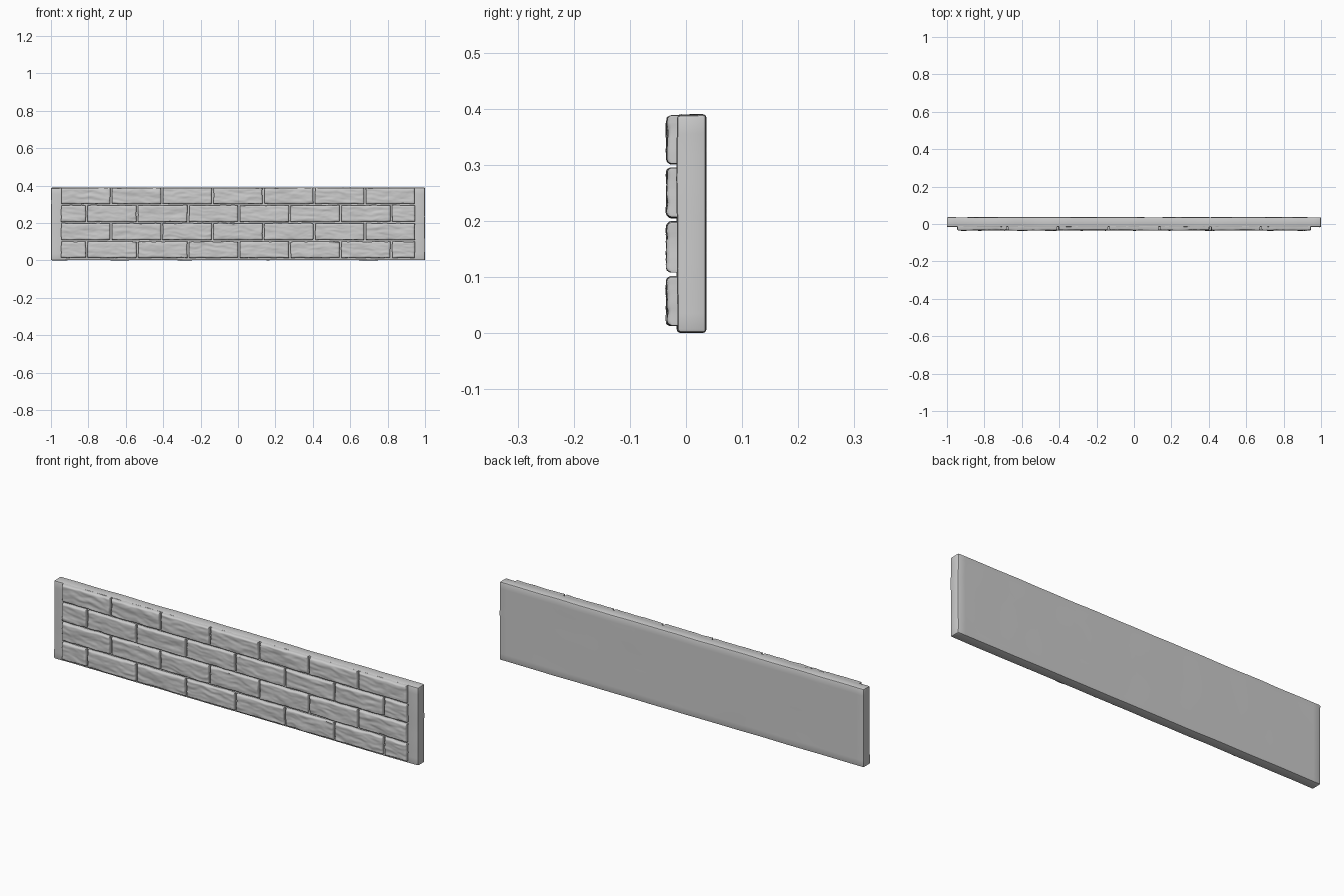
import bpy, bmesh, math
from mathutils import Vector, noise

if "Cube" in bpy.data.objects:
    bpy.data.objects.remove(bpy.data.objects["Cube"])


def finish(name, bm, angle=40):
    bmesh.ops.recalc_face_normals(bm, faces=bm.faces)
    me = bpy.data.meshes.new(name)
    bm.to_mesh(me)
    bm.free()
    ob = bpy.data.objects.new(name, me)
    bpy.context.collection.objects.link(ob)
    bpy.ops.object.select_all(action='DESELECT')
    ob.select_set(True)
    bpy.context.view_layer.objects.active = ob
    bpy.ops.object.shade_smooth_by_angle(angle=math.radians(angle))
    return ob


# Backing slab: bevelled box, cut into segments and gently worn at the edges
bm = bmesh.new()
bmesh.ops.create_cube(bm, size=1)
for v in bm.verts:
    v.co = Vector((v.co.x * 2.0, v.co.y * 0.052 + 0.010, v.co.z * 0.388 + 0.195))
bmesh.ops.bevel(bm, geom=bm.edges[:], offset=0.006, segments=2, profile=0.5,
                affect='EDGES')


def slice_up(bm, normal, positions):
    for p in positions:
        bmesh.ops.bisect_plane(bm, geom=bm.verts[:] + bm.edges[:] + bm.faces[:],
                               plane_co=Vector(normal) * p, plane_no=normal)


slice_up(bm, (1, 0, 0), [-0.96 + 0.04 * i for i in range(49)])
slice_up(bm, (0, 0, 1), [0.035 + 0.04 * i for i in range(9)])
for v in bm.verts:
    x, y, z = v.co
    n = noise.noise_vector((x * 7, y * 12, z * 9))
    front = 1.0 if y < 0 else 0.3
    v.co.y += 0.002 * n.y * front
    v.co.z = max(0.0, z + 0.0025 * n.z * (1 if z > 0.2 else 0.5))
    v.co.x = max(-1, min(1, x + 0.0015 * n.x))
finish("backing_slab", bm)


# Bricks: rough stone faces on rounded pads
GAP, BACK = 0.005, -0.008
EDGES = (0.0, 0.0015, 0.004, 0.008)


def samples(a, b, step):
    n = max(2, round((b - a - 0.016) / step))
    inner = [a + 0.008 + (b - a - 0.016) * i / n for i in range(1, n)]
    return [a + e for e in EDGES] + inner + [b - e for e in reversed(EDGES)]


def relief(x, z, seed):
    # long, slightly slanted chisel marks over a broader swell
    warp = 0.012 * noise.noise((x * 14, z * 10, seed))
    streak = noise.noise((x * 13, (z + warp + 0.08 * x) * 60, seed * 3.1))
    fine = noise.noise((x * 40, (z + warp) * 120, seed + 9))
    swell = noise.noise((x * 9, z * 14, seed + 4))
    return 0.0028 * streak + 0.001 * fine + 0.0022 * swell


def add_brick(bm, x0, x1, z0, z1, seed):
    xs, zs = samples(x0, x1, 0.007), samples(z0, z1, 0.0045)
    nx, nz = len(xs), len(zs)
    grid = []
    for x in xs:
        column = []
        for z in zs:
            d = min(x - x0, x1 - x, z - z0, z1 - z)
            t = max(0.0, 1 - d / 0.008)
            y = -0.0335 + relief(x, z, seed) + 0.007 * t ** 3
            wob = noise.noise_vector((x * 22, z * 22, seed)) * 0.0025
            column.append(bm.verts.new((x + wob.x, max(y, -0.0375),
                                        min(z + wob.z, 0.389))))
        grid.append(column)
    for i in range(nx - 1):
        for j in range(nz - 1):
            bm.faces.new((grid[i][j], grid[i + 1][j],
                          grid[i + 1][j + 1], grid[i][j + 1]))
    # side walls sink into the slab
    ring = ([grid[i][0] for i in range(nx)] + [grid[-1][j] for j in range(1, nz)]
            + [grid[i][-1] for i in range(nx - 2, -1, -1)]
            + [grid[0][j] for j in range(nz - 2, 0, -1)])
    low = [bm.verts.new((v.co.x, BACK, v.co.z)) for v in ring]
    for k in range(len(ring)):
        m = (k + 1) % len(ring)
        bm.faces.new((ring[k], low[k], low[m], ring[m]))
    bm.faces.new(low)


# Four courses in running bond: seven bricks, or six with a short one at each end
PITCH, END = 0.2715, 0.95
full = [-END] + [PITCH * (i - 2.5) for i in range(6)] + [END]
offset = [-END] + [PITCH * (i - 3) + 0.005 for i in range(7)] + [END]
courses = [(0.014, 0.100, offset), (0.109, 0.198, full),
           (0.206, 0.294, offset), (0.302, 0.387, full)]
for r, (z0, z1, joints) in enumerate(courses):
    bm = bmesh.new()
    for k, (a, b) in enumerate(zip(joints, joints[1:])):
        add_brick(bm, a + GAP, b - GAP, z0, z1, r * 17.3 + k * 5.7)
    finish(f"brick_course_{r + 1}", bm, 50)
